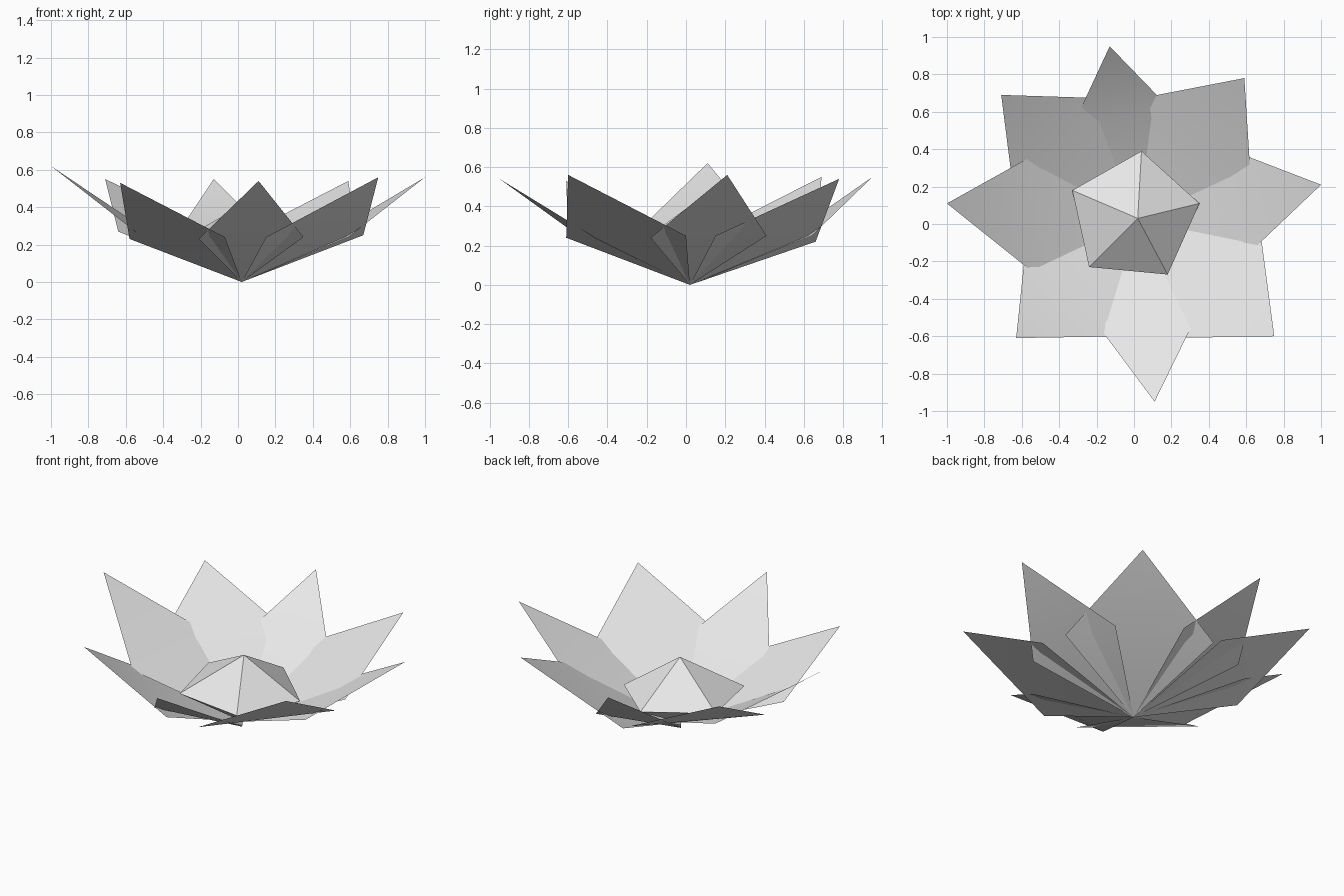
import bpy

cube = bpy.data.objects.get("Cube")
if cube:
    bpy.data.objects.remove(cube, do_unlink=True)

# One pale grey for the whole flower
grey = bpy.data.materials.new("pale_grey")
grey.use_nodes = True
colour = (0.8, 0.8, 0.8, 1.0)
grey.diffuse_color = colour
grey.node_tree.nodes["Principled BSDF"].inputs["Base Color"].default_value = colour

ROOT = (0.02, 0.02, 0.0)  # all petals meet here


def make_object(name, vertices, faces, smooth):
    """Create a mesh object from a few points and link it to the scene."""
    mesh = bpy.data.meshes.new(name)
    mesh.from_pydata(vertices, [], faces)
    mesh.materials.append(grey)
    for polygon in mesh.polygons:
        polygon.use_smooth = smooth
    mesh.update()
    part = bpy.data.objects.new(name, mesh)
    bpy.context.collection.objects.link(part)
    return part


def make_petal(name, first_corner, tip, second_corner):
    """A kite that bends gently upwards along the line between its corners."""
    points = [ROOT, first_corner, tip, second_corner]
    return make_object(name, points, [(0, 1, 3), (1, 2, 3)], True)


def make_bud(name, rim, top):
    """A faceted bud: the rim joined to a peak above and to the root below."""
    count = len(rim)
    faces = []
    for i in range(count):
        following = (i + 1) % count
        faces.append((i, following, count))
        faces.append((following, i, count + 1))
    return make_object(name, rim + [top, ROOT], faces, False)


# Petals, counterclockwise: corner, tip, corner
petals = {
    "front_petal": ((-0.21, -0.52, 0.23), (0.11, -0.95, 0.54), (0.35, -0.46, 0.24)),
    "front_left_petal": ((0.15, -0.61, 0.24), (0.75, -0.6, 0.56), (0.67, 0, 0.25)),
    "left_petal": ((0.59, -0.18, 0.24), (1, 0.21, 0.56), (0.48, 0.41, 0.25)),
    "back_left_petal": ((0.63, 0.15, 0.25), (0.59, 0.78, 0.54), (-0.03, 0.66, 0.22)),
    "back_petal": ((0.17, 0.64, 0.25), (-0.13, 0.95, 0.55), (-0.33, 0.52, 0.25)),
    "back_right_petal": ((-0.08, 0.67, 0.25), (-0.71, 0.69, 0.55), (-0.64, 0.14, 0.27)),
    "right_petal": ((-0.48, 0.4, 0.27), (-1, 0.11, 0.62), (-0.55, -0.25, 0.27)),
    "front_right_petal": ((-0.58, -0.13, 0.23), (-0.63, -0.61, 0.53), (-0.07, -0.6, 0.24)),
}
for petal_name, corners in petals.items():
    make_petal(petal_name, *corners)

# Five-sided bud in the middle
bud_rim = [
    (0.04, 0.39, 0.2),
    (-0.33, 0.18, 0.21),
    (-0.24, -0.23, 0.2),
    (0.18, -0.27, 0.19),
    (0.35, 0.11, 0.18),
]
make_bud("centre_bud", bud_rim, (0.02, 0.03, 0.41))
